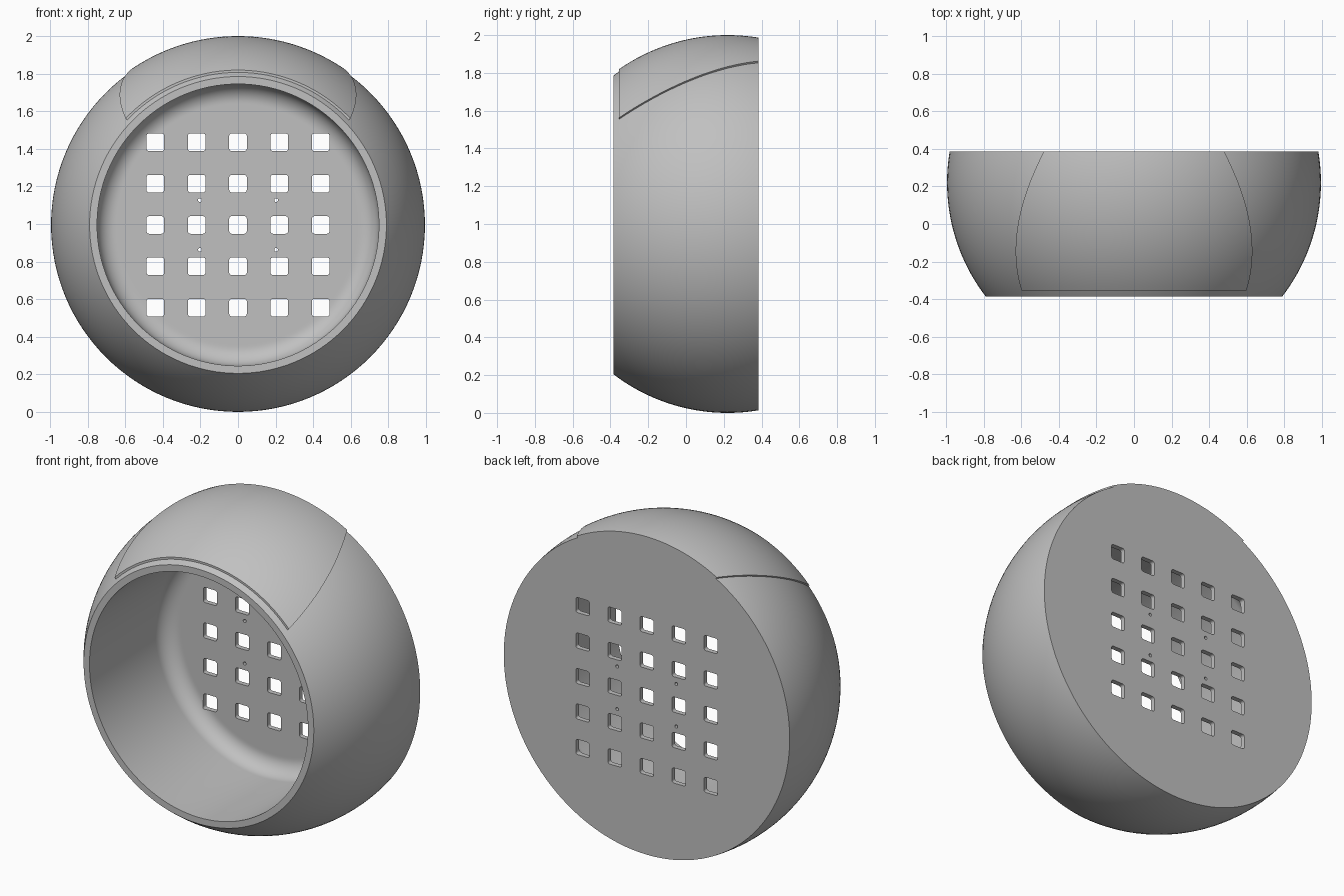
import bpy, bmesh
from math import sin, cos, pi, radians, sqrt
from mathutils import Matrix, Vector

cube = bpy.data.objects.get("Cube")
if cube:
    bpy.data.objects.remove(cube)

FRONT, BACK, FLOOR = -0.385, 0.385, 0.355   # y of rim, back face, inner floor
CY, CZ = 0.22, 0.995                        # sphere centre
R_BODY, R_VISOR = 0.995, 1.005
R_INNER, FILLET = 0.75, 0.10

grey = bpy.data.materials.new("plain grey")
grey.use_nodes = True
colour = (0.53, 0.53, 0.53, 1)
grey.diffuse_color = colour
grey.node_tree.nodes["Principled BSDF"].inputs["Base Color"].default_value = colour


def make_object(name, bm):
    bmesh.ops.recalc_face_normals(bm, faces=bm.faces)
    mesh = bpy.data.meshes.new(name)
    bm.to_mesh(mesh)
    bm.free()
    mesh.materials.append(grey)
    obj = bpy.data.objects.new(name, mesh)
    bpy.context.collection.objects.link(obj)
    return obj


def activate(obj):
    bpy.ops.object.select_all(action='DESELECT')
    obj.select_set(True)
    bpy.context.view_layer.objects.active = obj


def slice_radius(y, radius):
    return sqrt(radius ** 2 - (y - CY) ** 2)


def lerp(a, b, t):
    return a + (b - a) * t


# Bowl: spun profile from the back edge, over the rim, down to the floor
profile = []
for i in range(33):
    y = lerp(BACK, FRONT, i / 32)
    profile.append((slice_radius(y, R_BODY), y))
profile.append((R_INNER, FRONT))
for i in range(13):
    a = i / 12 * pi / 2
    profile.append((R_INNER - FILLET + FILLET * cos(a),
                    FLOOR - FILLET + FILLET * sin(a)))
profile.append((R_INNER - FILLET - 0.01, FLOOR))

bm = bmesh.new()
verts = [bm.verts.new((r, y, CZ)) for r, y in profile]
edges = [bm.edges.new(pair) for pair in zip(verts, verts[1:])]
bmesh.ops.spin(bm, geom=verts + edges, cent=(0, 0, CZ), axis=(0, 1, 0),
               angle=2 * pi, steps=128)
bmesh.ops.remove_doubles(bm, verts=bm.verts, dist=0.0001)
bmesh.ops.holes_fill(bm, edges=[e for e in bm.edges if e.is_boundary], sides=0)
bowl = make_object("bowl", bm)


# Cutter: grid of rounded square holes and four small screw holes
def add_prism(bm, outline):
    face = bm.faces.new([bm.verts.new((x, FLOOR - 0.05, z)) for x, z in outline])
    ext = bmesh.ops.extrude_face_region(bm, geom=[face])["geom"]
    bmesh.ops.translate(bm, vec=(0, 0.15, 0),
                        verts=[v for v in ext if isinstance(v, bmesh.types.BMVert)])


def rounded_square(cx, cz, half, corner):
    points = []
    for quarter in range(4):
        mid = pi / 4 + quarter * pi / 2
        ox = cx + (half - corner) * sqrt(2) * cos(mid)
        oz = cz + (half - corner) * sqrt(2) * sin(mid)
        for k in range(5):
            a = quarter * pi / 2 + k * pi / 8
            points.append((ox + corner * cos(a), oz + corner * sin(a)))
    return points


bm = bmesh.new()
for col in range(-2, 3):
    for row in range(-2, 3):
        add_prism(bm, rounded_square(col * 0.22, CZ + row * 0.22, 0.047, 0.014))
for sx in (-1, 1):
    for sz in (-1, 1):
        add_prism(bm, [(sx * 0.203 + 0.01 * cos(k * pi / 8),
                        CZ + sz * 0.132 + 0.01 * sin(k * pi / 8)) for k in range(16)])
cutter = make_object("hole_cutter", bm)
cutter.hide_render = True

activate(bowl)
cut = bowl.modifiers.new("holes", 'BOOLEAN')
cut.operation = 'DIFFERENCE'
cut.solver = 'EXACT'
cut.object = cutter
bpy.ops.object.modifier_apply(modifier=cut.name)
bpy.data.objects.remove(cutter)

# Visor: raised curved panel over the top, narrowing towards the back
ROWS, COLS, START = 32, 48, -0.355
bm = bmesh.new()
grid = []
for i in range(ROWS + 1):
    y = lerp(START, BACK, i / ROWS)
    r = slice_radius(y, R_VISOR)
    spread = radians(39 - 23.5 * y - 6.6 * y * y)
    angles = [lerp(-spread, spread, j / COLS) for j in range(COLS + 1)]
    grid.append([bm.verts.new((r * sin(a), y, CZ + r * cos(a))) for a in angles])
for near, far in zip(grid, grid[1:]):
    for j in range(COLS):
        bm.faces.new((near[j], near[j + 1], far[j + 1], far[j]))
ext = bmesh.ops.extrude_face_region(bm, geom=bm.faces[:])["geom"]
for v in ext:
    if isinstance(v, bmesh.types.BMVert):
        v.co.x *= 0.975
        v.co.z = CZ + (v.co.z - CZ) * 0.975
# the extrusion keeps the outer sheet as the second shell
visor = make_object("visor", bm)

for obj in (bowl, visor):
    activate(obj)
    bpy.ops.object.shade_smooth_by_angle(angle=radians(30))
